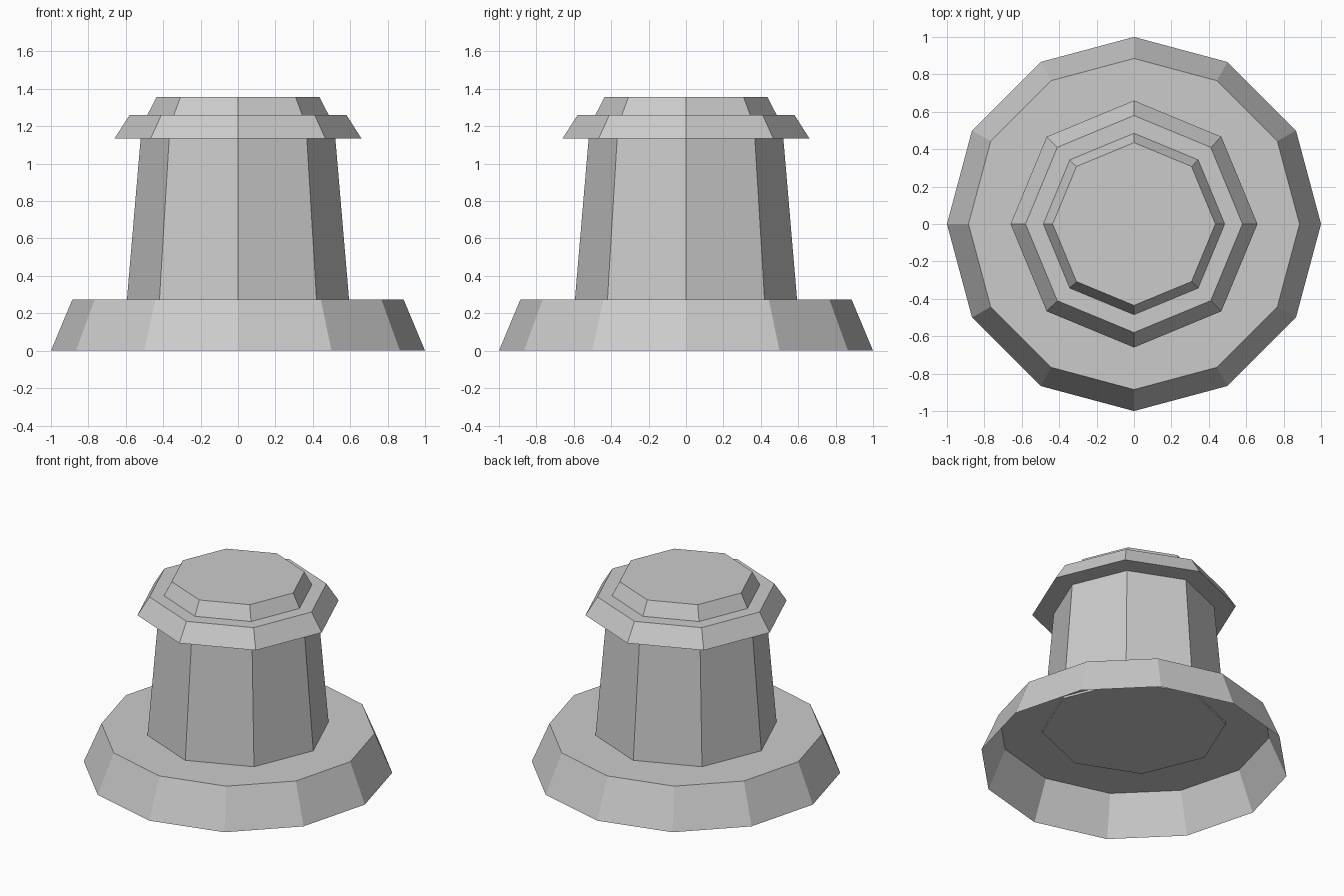
import bpy
import bmesh
from math import cos, sin, tau

default_cube = bpy.data.objects.get("Cube")
if default_cube:
    bpy.data.objects.remove(default_cube, do_unlink=True)

# Single plain grey
grey = bpy.data.materials.new("grey")
grey.use_nodes = True
colour = (0.6, 0.6, 0.6, 1)
grey.diffuse_color = colour
grey.node_tree.nodes["Principled BSDF"].inputs["Base Color"].default_value = colour


def tapered_prism(name, sides, profile, bottom=True):
    """Stack rings of (radius, height), bridge them and cap the ends."""
    bm = bmesh.new()
    rings = [[bm.verts.new((r * cos(tau * i / sides), r * sin(tau * i / sides), z))
              for i in range(sides)] for r, z in profile]
    for low, high in zip(rings, rings[1:]):
        for i in range(sides):
            j = (i + 1) % sides
            bm.faces.new((low[i], low[j], high[j], high[i]))
    bm.faces.new(rings[-1])
    if bottom:
        bm.faces.new(rings[0][::-1])
    mesh = bpy.data.meshes.new(name)
    bm.to_mesh(mesh)
    bm.free()
    mesh.materials.append(grey)
    obj = bpy.data.objects.new(name, mesh)
    bpy.context.collection.objects.link(obj)
    return obj


# Twelve-sided flared foot, open underneath
tapered_prism("base", 12, [(1, 0), (0.885, 0.275)], bottom=False)

# Eight-sided shaft, reaching just through the foot
tapered_prism("shaft", 8, [(0.595, 0.26), (0.52, 1.14)])

# Stepped eight-sided cap
tapered_prism("cap", 8, [(0.66, 1.135), (0.58, 1.26), (0.485, 1.26), (0.435, 1.357)])
